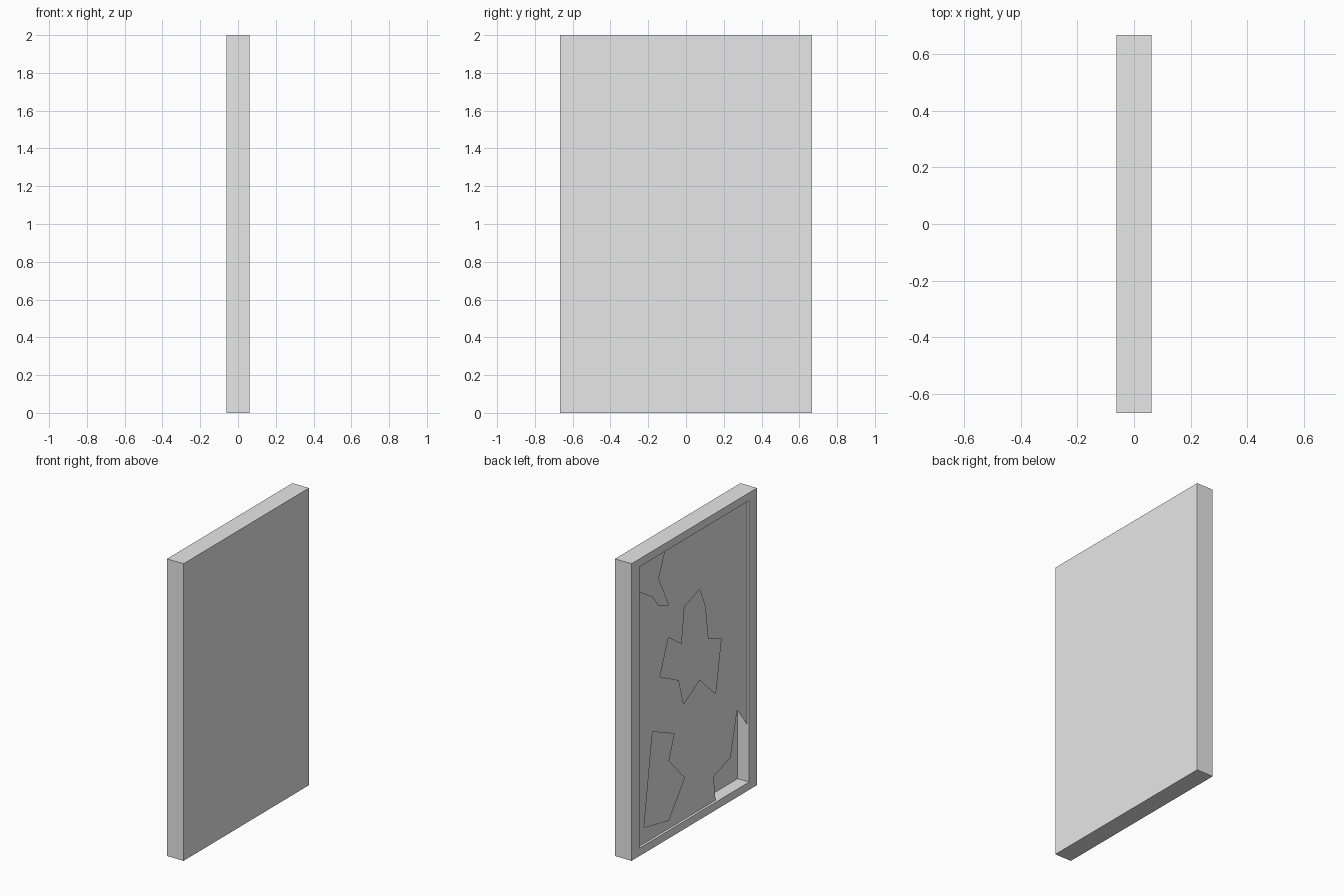
import bpy
import bmesh

if "Cube" in bpy.data.objects:
    bpy.data.objects.remove(bpy.data.objects["Cube"], do_unlink=True)

# Overall sizes
HX, HY, H = 0.0615, 0.667, 2.0      # half thickness, half width, height
IY, IZ = 0.583, 0.053               # half opening width, opening bottom
TOP = H - IZ
PANE_X = -HX + 0.017                # pane sits just inside the frame
BACK_X = -HX + 0.085                # recess floor

grey = bpy.data.materials.new("light_grey")
grey.use_nodes = True
grey.diffuse_color = (0.8, 0.8, 0.8, 1)
grey.node_tree.nodes["Principled BSDF"].inputs["Base Color"].default_value = (0.8, 0.8, 0.8, 1)


def add_object(name, bm):
    mesh = bpy.data.meshes.new(name)
    bm.to_mesh(mesh)
    bm.free()
    mesh.materials.append(grey)
    obj = bpy.data.objects.new(name, mesh)
    bpy.context.collection.objects.link(obj)
    return obj


# Frame: a slab whose -x face is inset, then pushed in to form the recess
bm = bmesh.new()
bmesh.ops.create_cube(bm, size=1)
for v in bm.verts:
    v.co = (v.co.x * 2 * HX, v.co.y * 2 * HY, (v.co.z + 0.5) * H)
bm.normal_update()
panel = min(bm.faces, key=lambda f: f.calc_center_median().x)
bmesh.ops.inset_region(bm, faces=[panel], thickness=0.03)
for v in panel.verts:
    v.co.y = IY if v.co.y > 0 else -IY
    v.co.z = TOP if v.co.z > H / 2 else IZ
floor = bmesh.ops.extrude_discrete_faces(bm, faces=[panel])["faces"][0]
for v in floor.verts:
    v.co.x = BACK_X
bmesh.ops.recalc_face_normals(bm, faces=bm.faces)
add_object("frame", bm)

# Broken pane: outline with two missing corners, plus two inner holes (y, z)
outline = [
    (IY, IZ), (-0.25, IZ), (-0.23, 0.22), (-0.41, 0.28), (-0.48, 0.57),
    (-IY, 0.44), (-IY, TOP), (0.285, TOP), (0.36, 1.78), (0.25, 1.56),
    (0.36, 1.60), (0.42, 1.68), (IY, 1.78),
]
star_hole = [
    (-0.08, 1.54), (-0.14, 1.40), (-0.17, 1.17), (-0.31, 1.12),
    (-0.25, 0.77), (-0.08, 0.93), (0.09, 0.83), (0.14, 1.01),
    (0.34, 1.11), (0.25, 1.34), (0.11, 1.24), (0.08, 1.48),
]
lower_hole = [
    (0.42, 0.77), (0.19, 0.67), (0.25, 0.51),
    (0.08, 0.33), (0.25, 0.11), (0.51, 0.16),
]

bm = bmesh.new()
for loop in (outline, star_hole, lower_hole):
    verts = [bm.verts.new((PANE_X, y, z)) for y, z in loop]
    for a, b in zip(verts, verts[1:] + verts[:1]):
        bm.edges.new((a, b))
bmesh.ops.triangle_fill(bm, edges=bm.edges[:], use_beauty=True, normal=(-1, 0, 0))
bm.normal_update()
for f in bm.faces:
    if f.normal.x > 0:
        f.normal_flip()
add_object("broken_pane", bm)
